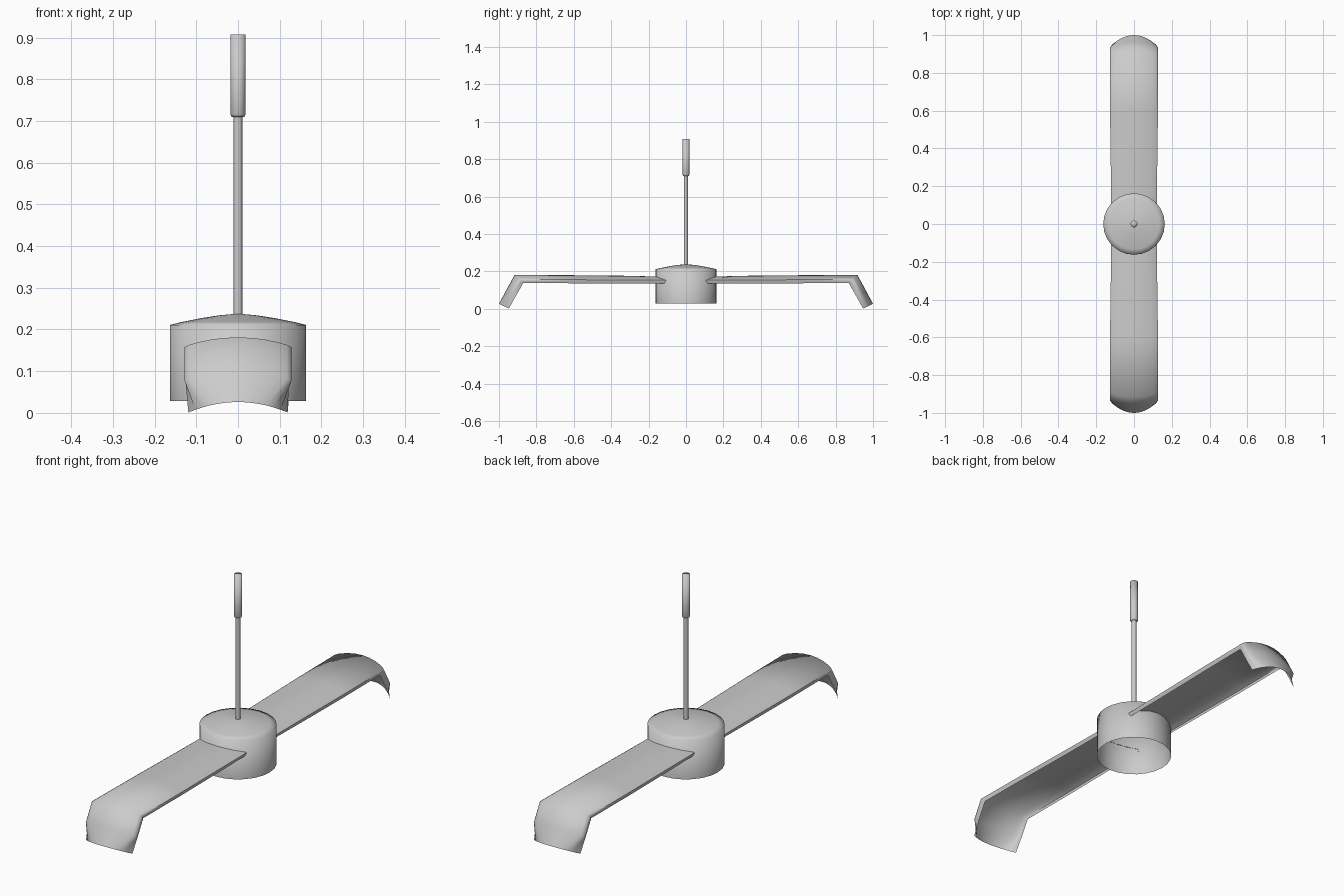
import bpy, bmesh, math

if "Cube" in bpy.data.objects:
    bpy.data.objects.remove(bpy.data.objects["Cube"])


def make_object(name, bm, angle):
    bmesh.ops.recalc_face_normals(bm, faces=bm.faces)
    mesh = bpy.data.meshes.new(name)
    bm.to_mesh(mesh)
    bm.free()
    ob = bpy.data.objects.new(name, mesh)
    bpy.context.collection.objects.link(ob)
    bpy.ops.object.select_all(action='DESELECT')
    ob.select_set(True)
    bpy.context.view_layer.objects.active = ob
    bpy.ops.object.shade_smooth_by_angle(angle=math.radians(angle))
    return ob


def lathe(name, profile, sides, angle):
    bm = bmesh.new()
    verts = [bm.verts.new((r, 0, z)) for r, z in profile]
    edges = [bm.edges.new(p) for p in zip(verts, verts[1:])]
    bmesh.ops.spin(bm, geom=verts + edges, cent=(0, 0, 0), axis=(0, 0, 1),
                   angle=math.tau, steps=sides, use_duplicate=False)
    bmesh.ops.remove_doubles(bm, verts=bm.verts, dist=0.0002)
    return make_object(name, bm, angle)


# Hub: shell open at the bottom with a shallow domed cap
HUB = 0.163
lathe("hub", [(HUB, 0.029), (HUB, 0.211), (0.135, 0.218), (0.09, 0.227),
              (0.045, 0.234), (0.0, 0.238)], 24, 100)

# Hanging rod and the thicker sleeve at its top
lathe("rod", [(0.0105, 0.232), (0.0105, 0.712)], 12, 60)
lathe("rod_sleeve", [(0.0105, 0.71), (0.015, 0.71), (0.018, 0.716),
                     (0.018, 0.908), (0.0, 0.908)], 16, 100)

# Blade cross-section: x as a share of half width, drop as a share of full drop
half = [(0.27, 0.03), (0.52, 0.13), (0.76, 0.28), (0.92, 0.42),
        (1.0, 0.55), (0.98, 0.78), (0.95, 1.0)]
section = [(-x, d) for x, d in reversed(half)] + [(0, 0)] + half

# Stations along the blade: centre y, centre z, half width, edge offset y, z
stations = [(0.30, 0.176, 0.123, 0.0, 0.041),
            (0.60, 0.179, 0.127, 0.0, 0.043),
            (0.916, 0.181, 0.128, 0.046, 0.043),
            (0.963, 0.095, 0.128, 0.050, 0.033)]


def blade(name, side):
    bm = bmesh.new()

    def row(points):
        return [bm.verts.new((side * x, side * y, z)) for x, y, z in points]

    # root follows the round hub wall
    root = [0.121 * x for x, d in section]
    rows = [row([(x, math.sqrt((HUB - 0.002) ** 2 - x * x), 0.172 - 0.036 * d)
                 for x, (_, d) in zip(root, section)])]
    for y, z, w, oy, oz in stations:
        rows.append(row([(x * w, y - d * oy, z - d * oz) for x, d in section]))
    # rounded, slightly narrower tip
    n = len(half)
    tip = [i / n for i in range(-n, n + 1)]
    rows.append(row([(0.119 * t, 1.0 - 0.053 * t * t, 0.026 - 0.025 * t * t)
                     for t in tip]))
    for a, b in zip(rows, rows[1:]):
        for i in range(len(section) - 1):
            bm.faces.new((a[i], a[i + 1], b[i + 1], b[i]))
    return make_object(name, bm, 75)


for name, side in (("front_blade", -1), ("back_blade", 1)):
    blade(name, side)
